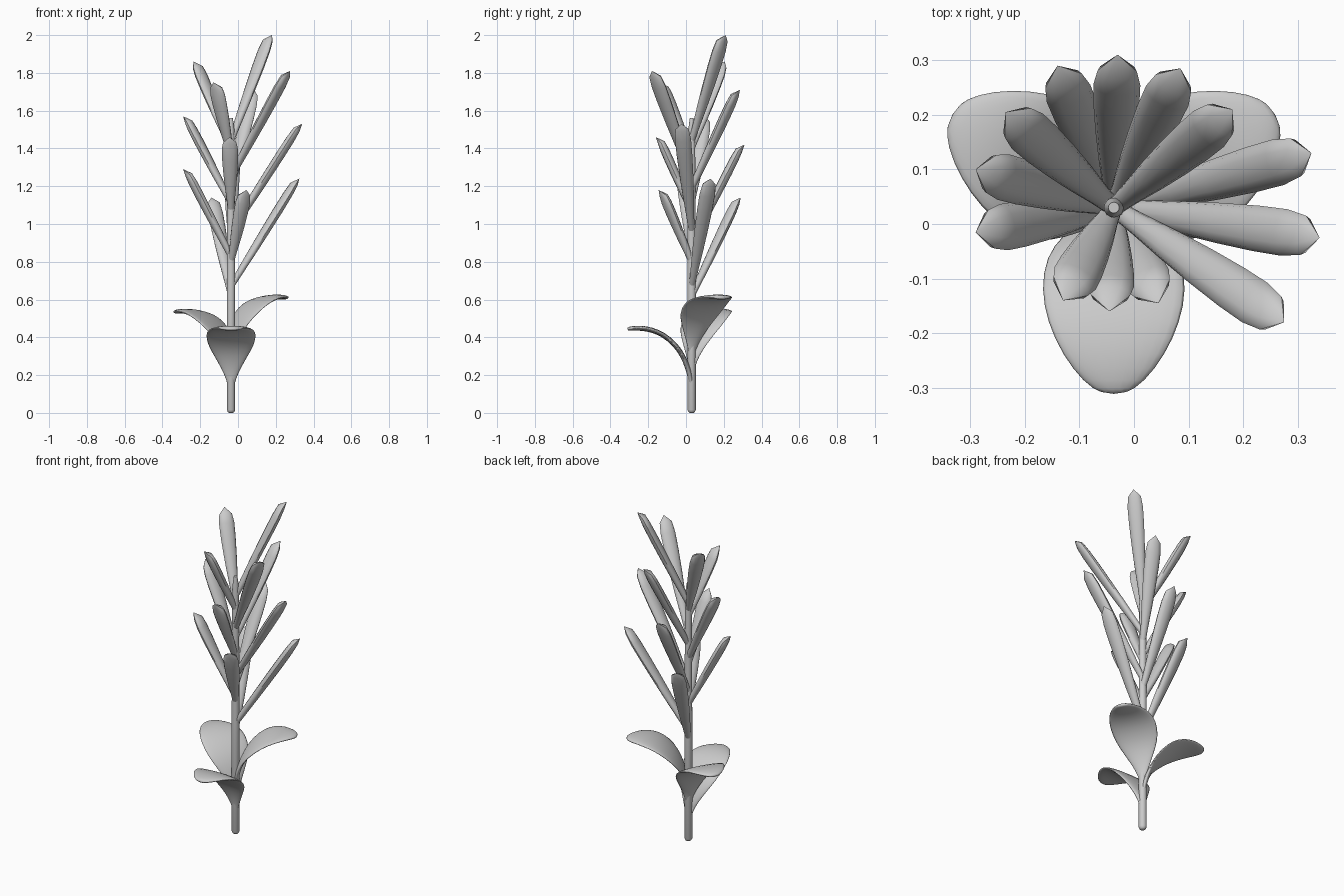
import bpy, bmesh, math
from mathutils import Vector

if "Cube" in bpy.data.objects:
    bpy.data.objects.remove(bpy.data.objects["Cube"])

CX, CY = -0.037, 0.03   # stem axis
UP = Vector((0, 0, 1))


def loft(name, rings, sides, angle=40, subsurf=0):
    """Skin elliptical rings: (centre, side axis, thickness axis, half width, half thickness)."""
    bm = bmesh.new()
    loops = []
    for c, s, n, w, t in rings:
        if w == 0:
            loops.append([bm.verts.new(c)])
            continue
        loops.append([bm.verts.new(c + s * w * math.cos(a) + n * t * math.sin(a))
                      for a in (2 * math.pi * i / sides for i in range(sides))])
    for a, b in zip(loops, loops[1:]):
        for i in range(sides):
            j = (i + 1) % sides
            if len(b) == 1:
                bm.faces.new((a[i], a[j], b[0]))
            elif len(a) == 1:
                bm.faces.new((a[0], b[j], b[i]))
            else:
                bm.faces.new((a[i], a[j], b[j], b[i]))
    for end in (loops[0], loops[-1]):
        if len(end) > 1:
            bm.faces.new(end)
    bmesh.ops.recalc_face_normals(bm, faces=bm.faces)
    me = bpy.data.meshes.new(name)
    bm.to_mesh(me)
    bm.free()
    ob = bpy.data.objects.new(name, me)
    bpy.context.collection.objects.link(ob)
    bpy.ops.object.select_all(action='DESELECT')
    bpy.context.view_layer.objects.active = ob
    ob.select_set(True)
    if subsurf:
        bpy.ops.object.shade_smooth()
        m = ob.modifiers.new("Subdivision", 'SUBSURF')
        m.levels = m.render_levels = subsurf
    else:
        bpy.ops.object.shade_smooth_by_angle(angle=math.radians(angle))
    return ob


# Stem with rounded foot
X, Y = Vector((1, 0, 0)), Vector((0, 1, 0))
stem = [(0, 0.010), (0.005, 0.017), (0.016, 0.022), (0.7, 0.022), (1.2, 0.02), (1.5, 0.018), (1.56, 0.01)]
loft("stem", [(Vector((CX, CY, z)), X, Y, r, r) for z, r in stem], 16)

# Narrow upper leaves: tip x, y, z and the height where each leaves the stem
spikes = [
    (-0.14, 0.29, 1.14, 0.62), (0.045, -0.145, 1.18, 0.80), (0.325, 0.13, 1.24, 0.67), (-0.29, -0.015, 1.29, 0.83),
    (-0.03, 0.31, 1.42, 0.90), (-0.045, -0.16, 1.46, 1.07), (0.34, -0.025, 1.53, 0.96), (-0.29, 0.10, 1.57, 1.11),
    (0.085, 0.285, 1.71, 1.19), (-0.13, -0.14, 1.75, 1.36), (0.275, -0.18, 1.81, 1.25), (-0.235, 0.205, 1.86, 1.40),
    (0.18, 0.21, 2.00, 1.44),
]
section = [(0, .016, .016), (.15, .021, .018), (.35, .030, .021), (.55, .037, .023),
           (.75, .042, .024), (.9, .043, .023), (1, .036, .019)]
for k, (x, y, z, z0) in enumerate(spikes):
    base, tip = Vector((CX, CY, z0)), Vector((x, y, z))
    out = Vector((x - CX, y - CY, 0)).normalized()
    end = tip - out * 0.03 - UP * 0.03
    d = (end - base).normalized()
    side = out.cross(UP)
    normal = side.cross(d)
    rings = [(base.lerp(end, t), side, normal, w, h) for t, w, h in section]
    rings.append((tip, side, normal, 0, 0))
    loft(f"upper_leaf_{k + 1}", rings, 12)

# Broad lower leaves: distance out, height, half width, half thickness
blade = [(0.00, 0.13, .016, .012), (0.005, 0.18, .026, .014), (0.02, 0.24, .055, .014), (0.05, 0.31, .098, .014),
         (0.09, 0.365, .130, .014), (0.15, 0.415, .139, .014), (0.21, 0.44, .127, .014),
         (0.27, 0.45, .098, .014), (0.32, 0.447, .058, .013), (0.342, 0.444, .022, .008)]
for name, azimuth, lift in (("front", 270, 0), ("left", 150, 0.09), ("right", 30, 0.165)):
    a = math.radians(azimuth)
    out = Vector((math.cos(a), math.sin(a), 0))
    side = out.cross(UP)
    pts = [Vector((CX, CY, z + lift)) + out * r for r, z, _, _ in blade]
    rings = []
    for i, p in enumerate(pts):
        d = (pts[min(i + 1, len(pts) - 1)] - pts[max(i - 1, 0)]).normalized()
        rings.append((p, side, side.cross(d), blade[i][2], blade[i][3]))
    loft(f"lower_leaf_{name}", rings, 12, subsurf=1)
